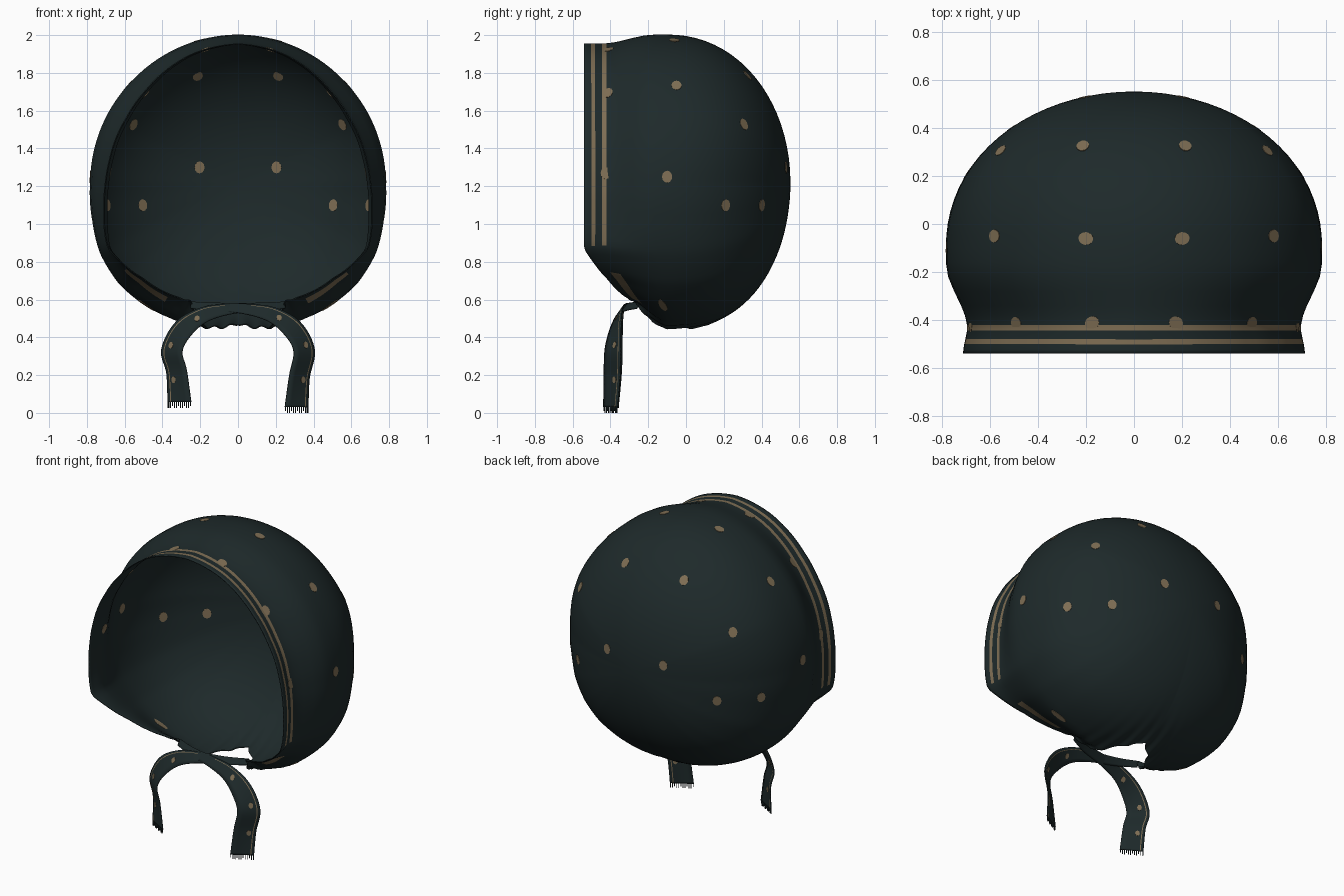
import bpy, bmesh
from math import sin, cos, pi, sqrt, radians
from mathutils import Vector
from mathutils.bvhtree import BVHTree

cube = bpy.data.objects.get("Cube")
if cube:
    bpy.data.objects.remove(cube)

BACK, WIDEST, FRONT, MID_Z = 0.55, -0.1, -0.54, 1.22


def material(name, rgb):
    mat = bpy.data.materials.new(name)
    mat.use_nodes = True
    mat.diffuse_color = (*rgb, 1)
    bsdf = mat.node_tree.nodes["Principled BSDF"]
    bsdf.inputs["Base Color"].default_value = (*rgb, 1)
    bsdf.inputs["Roughness"].default_value = 0.9
    return mat


cloth = material("dark_teal_cloth", (0.0128, 0.0225, 0.0234))
tan = material("tan_print", (0.21, 0.155, 0.088))


def finish(bm, name, thickness=0, plain_inside=False):
    """Turn a bmesh into a smooth object, optionally thickened evenly."""
    for face in bm.faces:
        face.smooth = True
    mesh = bpy.data.meshes.new(name)
    bm.to_mesh(mesh)
    bm.free()
    mesh.materials.append(cloth)
    mesh.materials.append(tan)
    obj = bpy.data.objects.new(name, mesh)
    bpy.context.collection.objects.link(obj)
    if thickness:
        mod = obj.modifiers.new("thickness", "SOLIDIFY")
        mod.thickness = thickness
        mod.offset = 0
        mod.material_offset = -1 if plain_inside else 0
    return obj


def lookup(table, x):
    for (x0, v0), (x1, v1) in zip(table, table[1:]):
        if x <= x1:
            return v0 + (v1 - v0) * (x - x0) / (x1 - x0)
    return table[-1][1]


def ease(t):
    t = min(1, max(0, t))
    return t * t * (3 - 2 * t)


# Tables run by angle from the crown (0) to the nape (180)
OUTLINE = [(0, .78), (45, .775), (90, .78), (105, .795), (117, .818), (130, .825), (142, .815),
           (158, .795), (180, .77)]
EDGE_Y = [(0, FRONT), (117, FRONT), (135, -.42), (158, -.28), (166, -.17), (172, 0), (180, .1)]
TAPER = [(0, .06), (20, .08), (45, .125), (60, .14), (80, .135), (100, .11), (117, .07),
         (135, .13), (158, .15), (166, .02), (180, 0)]
FULLNESS = [(0, 2.1), (45, 2.25), (65, 2.35), (90, 2.1), (110, 2.15), (140, 2.45), (180, 2.45)]


def hood_point(angle, row_y):
    a = abs(angle)
    edge = lookup(EDGE_Y, a)
    depth = (BACK - row_y) / (BACK - FRONT)
    gather = ease((a - 148) / 20) * depth ** 4
    fold = cos(radians(58 * (180 - a)))
    y = BACK - (BACK - edge) * depth + 0.008 * ease((a - 160) / 10) * depth ** 4 * fold
    if y > WIDEST:
        ratio = sqrt(max(0, 1 - ((y - WIDEST) / (BACK - WIDEST)) ** lookup(FULLNESS, a)))
    else:
        t = (WIDEST - y) / max(0.02, WIDEST - edge)
        cheek = ease((a - 108) / 22)
        start = 0.15 * (1 - cheek)
        ratio = 1 - lookup(TAPER, a) * ease((t - start) / (0.62 + 0.43 * cheek))
        ratio += 0.022 * ease((t - 0.75) * 4) * sin(radians(min(a, 90))) * (1 - cheek)
    r = lookup(OUTLINE, a) * ratio * (1 + 0.012 * gather * fold)
    return Vector((r * sin(radians(angle)), y, MID_Z + r * cos(radians(angle))))


# Hood: rings from the back pole to the face rim, with printed edge stripes
rows = [WIDEST + (BACK - WIDEST) * cos(pi / 2 * i / 20) for i in range(1, 21)]
rows += [-.16, -.22, -.28, -.34, -.38, -.421, -.445, -.481, -.502, -.524, FRONT]
COLS = 100
angles = []
for i in range(-COLS, COLS):
    u = i / COLS
    angles.append(180 * (u + 0.22 * sin(pi * u)))
bm = bmesh.new()
pole = bm.verts.new((0, BACK, MID_Z))
rings = [[bm.verts.new(hood_point(a, y)) for a in angles] for y in rows]
for k, a in enumerate(angles):
    n = (k + 1) % len(angles)
    bm.faces.new((pole, rings[0][k], rings[0][n]))
    for j in range(len(rows) - 1):
        face = bm.faces.new((rings[j][k], rings[j + 1][k], rings[j + 1][n], rings[j][n]))
        middle = (rows[j] + rows[j + 1]) / 2
        inner = -.445 < middle < -.421
        outer = -.502 < middle < -.481
        cheek_patch = -.481 < middle < -.421 and 128 < abs(a) < 149
        if (abs(a) < 114 and (inner or outer)) or cheek_patch:
            face.material_index = 1
bmesh.ops.recalc_face_normals(bm, faces=bm.faces)
hood_tree = BVHTree.FromBMesh(bm)
finish(bm, "hood", 0.006, plain_inside=True)


# Printed dots: thin oval plates that show on both sides of the cloth
def dot(tree, name, spot, width, height):
    place, normal, _, _ = tree.find_nearest(Vector(spot))
    bm = bmesh.new()
    bmesh.ops.create_cone(bm, cap_ends=True, segments=12, radius1=1, radius2=1, depth=0.0095)
    for v in bm.verts:
        v.co.x *= width
        v.co.y *= height
    for face in bm.faces:
        face.material_index = 1
    turn = normal.to_track_quat("Z", "Y")
    for v in bm.verts:
        v.co = turn @ v.co + place
    obj = finish(bm, name)
    for poly in obj.data.polygons:
        poly.use_smooth = False


hood_dots = [
    (.215, .33, 1.79), (.56, .31, 1.53), (.205, .53, 1.3), (.5, .39, 1.1),
    (.68, .2, 1.1), (.205, -.06, 1.99), (.59, -.05, 1.74), (.78, -.1, 1.25),
    (.18, -.415, 1.94), (.51, -.42, 1.71), (.69, -.425, 1.27)]
for side, label in ((1, "left"), (-1, "right")):
    for x, y, z in hood_dots:
        dot(hood_tree, "hood_dot_" + label, (side * x, y, z), 0.027, 0.032)
    dot(hood_tree, "cheek_dot_" + label, (side * .48, -.12, .58), 0.02, 0.055)


def smooth_path(points, steps):
    """Catmull-Rom samples through a list of vectors."""
    ends = [points[0]] + points + [points[-1]]
    out = []
    for p0, p1, p2, p3 in zip(ends, ends[1:], ends[2:], ends[3:]):
        for i in range(steps):
            t = i / steps
            out.append(p1 + (p2 - p0) * (t / 2) + (p0 * 2 - p1 * 5 + p2 * 4 - p3) * (t * t / 2)
                       + (p1 * 3 - p0 - p2 * 3 + p3) * (t ** 3 / 2))
    return out + [points[-1]]


# Neck ties: crossing ribbons, each point paired with its half-width vector
TIE = [
    ((-.25, -.26, .57), (0, .01, .018)), ((-.12, -.31, .562), (.005, .015, .02)),
    ((.04, -.34, .55), (.005, .02, .026)), ((.18, -.36, .52), (.018, .025, .036)),
    ((.29, -.378, .445), (.042, .034, .033)), ((.35, -.388, .33), (.055, .042, .005)),
    ((.325, -.392, .19), (.053, .042, -.008)), ((.31, -.4, .03), (.062, .036, 0))]
STRIPES = [-1, -.5, 0, .5, .68, .76, 1]
for side, label, lift, shift in ((1, "left", 0, 0), (-1, "right", .027, .008)):
    centres, halves = [], []
    for i, (c, h) in enumerate(TIE):
        up = lift if i > 5 else 0
        centres.append(Vector((side * c[0], c[1] + shift, c[2] + up)))
        halves.append(Vector((side * h[0], h[1], h[2])))
    path = list(zip(smooth_path(centres, 8), smooth_path(halves, 8)))
    bm = bmesh.new()
    grid = [[bm.verts.new(c + h * s) for s in STRIPES] for c, h in path]
    for i in range(len(grid) - 1):
        for j in range(len(STRIPES) - 1):
            face = bm.faces.new((grid[i][j], grid[i + 1][j], grid[i + 1][j + 1], grid[i][j + 1]))
            face.material_index = int(j == 4 and i > 16)
    bmesh.ops.recalc_face_normals(bm, faces=bm.faces)
    tree = BVHTree.FromBMesh(bm)
    finish(bm, "neck_tie_" + label, 0.006)
    for x, z in ((.36, .36), (.345, .175), (.22, .51)):
        dot(tree, "tie_dot_" + label, (side * x, -.38, z), 0.014, 0.018)

    # Frayed threads along the cut end
    bm = bmesh.new()
    end, half = path[-1]
    for i in range(12):
        c = end + half * (-0.95 + 1.9 * i / 11)
        w = half * 0.035
        drop = Vector((0, 0, -0.03 if i % 3 else -0.02))
        bm.faces.new([bm.verts.new(p) for p in (c - w, c + w, c + w + drop, c - w + drop)])
    finish(bm, "tie_fringe_" + label, 0.004)
